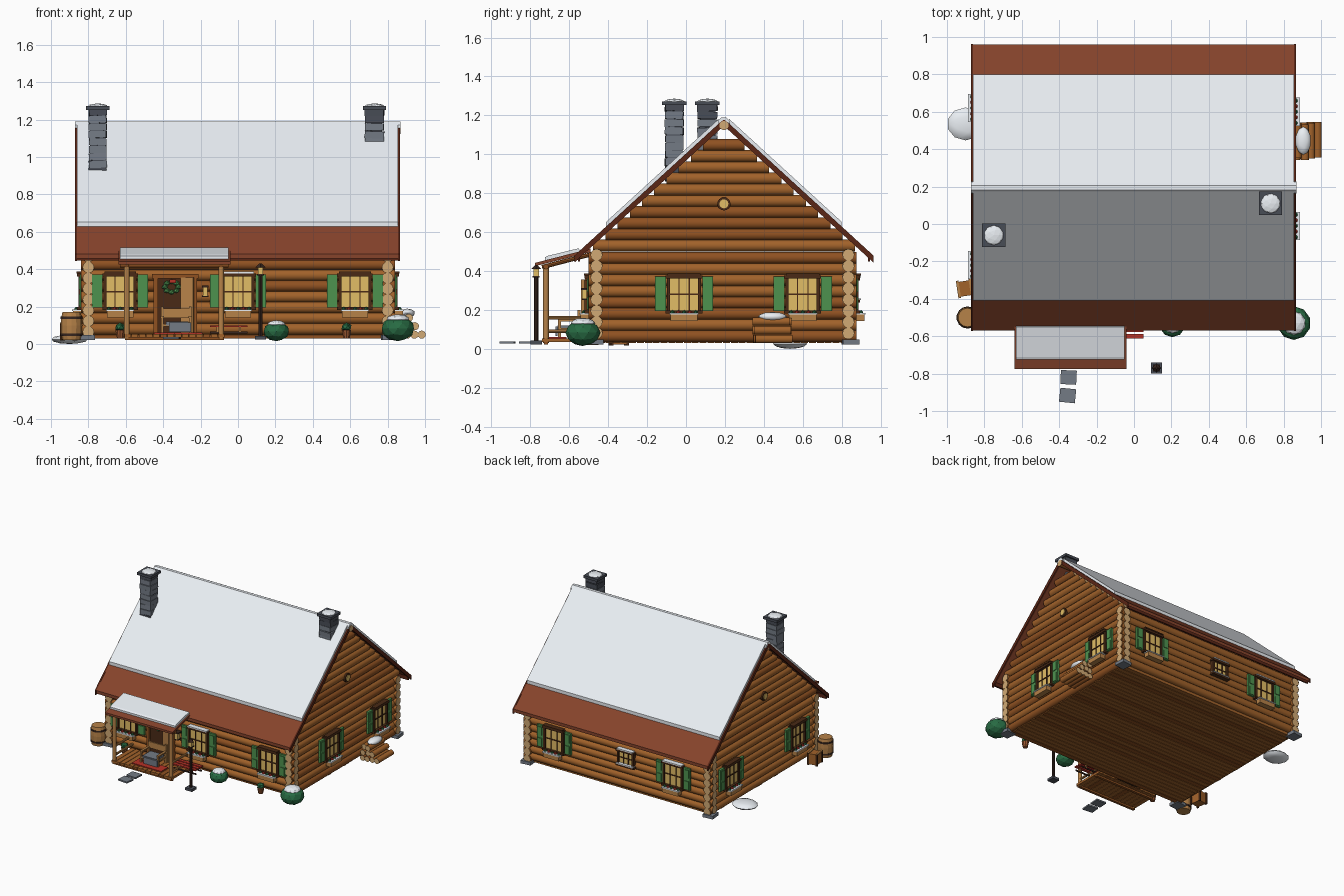
import bpy, bmesh, math, random
from mathutils import Matrix, Vector, Euler

if "Cube" in bpy.data.objects:
    bpy.data.objects.remove(bpy.data.objects["Cube"])
random.seed(4)

def mat(name, hexcol):
    m = bpy.data.materials.new(name)
    m.diffuse_color = [(int(hexcol[i:i+2], 16) / 255) ** 2.2 for i in (0, 2, 4)] + [1]
    m.use_nodes = True
    m.node_tree.nodes["Principled BSDF"].inputs["Base Color"].default_value = m.diffuse_color
    return m
MATS = {n: mat(n, h) for n, h in dict(
    log='A0622E', log2='8E5226', cut='D0A874', roof='85452F', trim='5A2A1C', snow='E9EEF3', stone='737A84',
    dark='4A4E57', wood='B5814A', brown='4B2E1C', glass='E2BC66', green='4F9150', bush='2C6B45',
    red='B5352B', pot='9C5A35', iron='3A2A24').items()}

class Part:
    """Collects primitives into one object; M places everything in a local frame."""
    def __init__(self, name):
        self.name, self.bm, self.M, self.mats = name, bmesh.new(), Matrix(), []
    def paint(self, faces, m):
        if m not in self.mats:
            self.mats.append(m)
        for f in faces:
            f.material_index = self.mats.index(m)
    def box(self, c, s, m, rot=(0, 0, 0)):
        X = self.M @ Matrix.Translation(c) @ Euler(rot).to_matrix().to_4x4() @ Matrix.Diagonal((*s, 1))
        vs = bmesh.ops.create_cube(self.bm, size=1, matrix=X)['verts']
        self.paint({f for v in vs for f in v.link_faces}, m)
    def cyl(self, a, b, r, m, n=12, r2=None, cap=None):
        a, b = Vector(a), Vector(b)
        X = self.M @ Matrix.Translation((a + b) / 2) @ (b - a).to_track_quat('Z', 'Y').to_matrix().to_4x4()
        vs = bmesh.ops.create_cone(self.bm, cap_ends=True, segments=n, radius1=r,
                                   radius2=r if r2 is None else r2, depth=(b - a).length, matrix=X)['verts']
        fs = {f for v in vs for f in v.link_faces}
        self.paint(fs, m)
        if cap:
            self.paint([f for f in fs if len(f.verts) > 4], cap)
    def ball(self, c, s, m, sub=2):
        X = self.M @ Matrix.Translation(c) @ Matrix.Diagonal((*s, 1))
        vs = bmesh.ops.create_icosphere(self.bm, subdivisions=sub, radius=1, matrix=X)['verts']
        self.paint({f for v in vs for f in v.link_faces}, m)
    def prism(self, yz, x0, x1, m):
        L, R = [[self.bm.verts.new(self.M @ Vector((x, y, z))) for y, z in yz] for x in (x0, x1)]
        n = len(yz)
        fs = [self.bm.faces.new(L), self.bm.faces.new(R[::-1])]
        fs += [self.bm.faces.new((L[i], R[i], R[(i + 1) % n], L[(i + 1) % n])) for i in range(n)]
        self.paint(fs, m)
    def done(self, smooth=False):
        bmesh.ops.recalc_face_normals(self.bm, faces=self.bm.faces)
        me = bpy.data.meshes.new(self.name)
        self.bm.to_mesh(me)
        for m in self.mats:
            me.materials.append(MATS[m])
        o = bpy.data.objects.new(self.name, me)
        bpy.context.collection.objects.link(o)
        if smooth:
            bpy.ops.object.select_all(action='DESELECT')
            o.select_set(True)
            bpy.context.view_layer.objects.active = o
            bpy.ops.object.shade_smooth_by_angle(angle=math.radians(42))

YF, YB, XW, YC, P, SL = -0.46, 0.835, 0.80, 0.195, 0.0575, 0.914

# log walls with crossing ends, stepped gables
p = Part('log_walls')
tone = lambda: random.choice(('log', 'log', 'log2'))
for i in range(8):
    for y in (YF, YB):
        p.cyl((-0.84, y, .08 + P*i), (0.84, y, .08 + P*i), .031, tone(), cap='cut')
    for x in (-XW, XW):
        p.cyl((x, YF - .042, .065 + P*i), (x, YB + .042, .065 + P*i), .031, tone(), cap='cut')
for i in range(8, 18):
    z = .07 + P*i
    h = (1.165 - z - .02) / SL
    for x in (-XW, XW):
        p.cyl((x, YC - h, z), (x, YC + h, z), .031, tone(), cap='cut')
p.cyl((-.87, YC, 1.148), (.87, YC, 1.148), .024, 'log', cap='cut')
p.done(True)

# floor planks and corner stones
p = Part('floor_planks')
for i in range(32):
    p.box((0, -.435 + i*.0402, .04), (1.6 + random.uniform(-.02, .02), .036, .022), tone())
p.done()
p = Part('corner_stones')
for x in (-.81, .81):
    for y in (-.47, .845):
        p.box((x, y, .035), (.085, .085, .025), 'stone', (0, 0, .1))
p.done()

# main roof, gable boards, eaves rails and snow
def roof_strip(part, d0, d1, lo, hi, x0, x1, m):
    for s in (-1, 1):
        part.prism([(YC + s*d, 1.18 - d*SL + o) for d, o in ((d0, lo), (d1, lo), (d1, hi), (d0, hi))], x0, x1, m)
p = Part('roof')
roof_strip(p, 0, .765, -.025, 0, -.862, .857, 'roof')
for x in (-.866, .861):
    roof_strip(p, 0, .768, -.034, .002, x - .006, x + .006, 'trim')
for s in (-1, 1):
    p.box((-.003, YC + s*.745, .465), (1.72, .01, .035), 'trim')
p.done()
p = Part('roof_snow')
roof_strip(p, .025, .605, 0, .026, -.86, .855, 'snow')
p.prism([(YC - .032, 1.155), (YC - .03, 1.172), (YC - .012, 1.19), (YC + .012, 1.19), (YC + .03, 1.172),
         (YC + .032, 1.155), (YC, 1.178)], -.872, .868, 'snow')
p.done()

# stone chimneys
for side, x, y, z0 in (('left', -.75, -.06, .86), ('right', .73, .11, 1.02)):
    p = Part(side + '_chimney')
    n = round((1.255 - z0) / .04)
    for i in range(n):
        w = .098 + random.uniform(-.006, .006)
        p.box((x, y, z0 + .02 + i*.04), (w, w, .037), random.choice(('stone', 'dark', 'stone')),
              (random.uniform(-.05, .05), random.uniform(-.05, .05), random.uniform(-.05, .05)))
    p.box((x, y, (z0 + 1.255) / 2), (.082, .082, 1.255 - z0), 'dark')
    p.box((x, y, 1.262), (.125, .125, .02), 'dark')
    p.ball((x, y, 1.27), (.054, .054, .016), 'snow')
    p.done()

# windows: frame, panes, shutters, flower box with snow (local -y points outwards)
def window(name, x, y, turn, small=False):
    p = Part(name)
    p.M = Matrix.Translation((x, y, 0)) @ Matrix.Rotation(turn, 4, 'Z')
    w, z0, z1 = (.13, .245, .36) if small else (.16, .19, .37)
    zc, h = (z0 + z1) / 2, z1 - z0
    p.box((0, .005, zc), (w, .03, h), 'glass')
    for sx in (-1, 1):
        p.box((sx*w/2, -.005, zc), (.016, .035, h), 'brown')
        p.box((sx*w/6, -.008, zc), (.006, .016, h), 'brown')
    for z in (z0, z1):
        p.box((0, -.008, z), (w + .03, .045, .016), 'brown')
    p.box((0, -.008, zc), (w, .016, .007), 'brown')
    if not small:
        for sx in (-1, 1):
            p.box((sx*.122, -.006, zc + .003), (.056, .018, .175), 'green')
            for k in (-.045, .045):
                p.box((sx*.122, -.016, zc + k), (.038, .008, .065), 'green')
        p.box((0, -.03, .16), (.14, .045, .035), 'wood')
        p.box((0, -.032, .181), (.15, .05, .008), 'snow')
        for k in range(5):
            p.ball((-.06 + k*.03, -.035, .185), (.012, .012, .014), 'red' if k % 2 else 'bush', 1)
    else:
        p.box((0, -.02, z0 + .01), (w + .02, .03, .008), 'snow')
    p.box((0, -.014, z1 + .012), (w + .01, .04, .009), 'snow' if random.random() < .5 else 'brown')
    p.done()
for i, x in enumerate((-.63, 0, .625)):
    window(f'front_window_{i}', x, YF - .03, 0)
for i, (x, s) in enumerate(((.56, 0), (-.08, 1), (-.5, 0))):
    window(f'back_window_{i}', x, YB + .03, math.pi, s)
for i, (y, s) in enumerate(((-.01, 1), (.6, 1), (-.22, -1), (.62, -1))):
    window(f'side_window_{i}', s*(XW + .03), y, s*math.pi/2)
p = Part('round_gable_windows')
for s in (-1, 1):
    p.cyl((s*.79, YC, .745), (s*.84, YC, .745), .034, 'brown', 16)
    p.cyl((s*.80, YC, .745), (s*.845, YC, .745), .023, 'glass', 16)
p.done(True)

# front door, wreath and wall lantern
p = Part('front_door')
p.box((-.335, -.485, .195), (.2, .03, .31), 'brown')
for x in (-.44, -.23):
    p.box((x, -.495, .2), (.022, .05, .33), 'log2')
p.box((-.335, -.495, .362), (.25, .05, .022), 'log2')
p.box((-.272, -.52, .205), (.07, .02, .3), 'wood', (0, 0, -.3))
for k in range(8):
    a = k*math.pi/4
    p.ball((-.355 + .036*math.cos(a), -.505, .305 + .028*math.sin(a)), (.018, .014, .014), 'green', 1)
p.box((-.35, -.52, .335), (.035, .015, .02), 'red')
p.done()
p = Part('wall_lantern')
p.box((-.175, -.52, .28), (.026, .03, .045), 'glass')
p.box((-.175, -.515, .308), (.036, .045, .01), 'iron')
p.box((-.175, -.515, .255), (.034, .04, .008), 'iron')
p.done()

# porch: deck, posts, rails, roof and snow
p = Part('porch_deck')
for i in range(14):
    p.box((-.59 + i*.0385, -.61, .045), (.035, .26, .018), tone())
for y in (-.72, -.52):
    p.box((-.34, y, .03), (.53, .02, .016), 'log2')
p.done()
p = Part('porch_frame')
for x in (-.595, -.09):
    p.cyl((x, -.72, .03), (x, -.72, .43), .015, 'wood', 10)
    for z in (.16, .09):
        p.cyl((x, -.72, z), (x, -.49, z), .009, 'wood', 8)
    p.cyl((x, -.74, .42), (x, -.49, .485), .011, 'log2', 8)
p.cyl((-.63, -.72, .422), (-.05, -.72, .422), .014, 'log2', 10)
p.done(True)
p = Part('porch_roof')
p.prism([(-.775, .425), (-.775, .442), (-.49, .515), (-.49, .497)], -.64, -.04, 'roof')
p.prism([(-.725, .452), (-.725, .47), (-.71, .478), (-.55, .517), (-.545, .495)], -.63, -.05, 'snow')
p.done()

# chair with blanket, doormat and sled
p = Part('porch_chair')
for x in (-.405, -.255):
    for y, t in ((-.65, .15), (-.55, .2)):
        p.box((x, y, (.055 + t) / 2), (.014, .014, t - .055), 'wood')
    p.box((x, -.6, .145), (.018, .11, .01), 'wood')
p.box((-.33, -.6, .1), (.15, .11, .012), 'wood')
p.box((-.33, -.552, .165), (.15, .012, .05), 'wood')
p.box((-.325, -.61, .11), (.12, .1, .02), 'stone')
p.box((-.31, -.665, .09), (.12, .01, .05), 'stone')
p.done()
p = Part('doormat')
p.box((-.32, -.66, .057), (.26, .09, .008), 'red')
p.done()
p = Part('sled')
for k in range(3):
    p.box((-.05, -.6 + k*.035, .095), (.2, .025, .01), 'red')
for y in (-.6, -.53):
    p.box((-.05, y, .062), (.2, .008, .01), 'iron')
    for x in (-.11, .01):
        p.box((x, y, .078), (.01, .01, .03), 'wood')
p.done()

# lamp post and stepping stones
p = Part('lamp_post')
p.box((.12, -.77, .033), (.06, .06, .02), 'dark')
p.cyl((.12, -.77, .04), (.12, -.77, .37), .011, 'iron', 8)
p.box((.12, -.77, .39), (.028, .028, .04), 'glass')
p.cyl((.12, -.77, .41), (.12, -.77, .43), .026, 'iron', 4, .006)
p.box((.12, -.77, .37), (.036, .036, .007), 'iron')
p.done()
p = Part('stepping_stones')
p.box((-.35, -.82, .032), (.085, .075, .012), 'stone', (0, 0, -.05))
p.box((-.355, -.917, .032), (.085, .075, .012), 'stone', (0, 0, -.1))
p.done()

# shrubs with snow caps, potted plants
for i, (x, y, r) in enumerate(((.205, -.535, .07), (.855, -.53, .09))):
    p = Part(f'shrub_{i}')
    p.ball((x, y, .015 + r*.75), (r, r, r*.75), 'bush')
    p.ball((x, y, .015 + r*1.28), (r*.7, r*.7, r*.32), 'snow')
    p.done()
p = Part('potted_plants')
for x in (-.63, .58):
    p.cyl((x, -.54, .03), (x, -.54, .075), .018, 'pot', 10, .027)
    p.ball((x, -.54, .09), (.03, .03, .025), 'bush', 1)
p.done()

# barrel, crate, snow mound
p = Part('barrel')
prof = ((.02, .05), (.06, .057), (.1, .059), (.135, .057), (.17, .05))
for (a, r), (b, r2) in zip(prof, prof[1:]):
    p.cyl((-.89, -.5, a), (-.89, -.5, b), r, 'wood', 14, r2)
for z in (.05, .14):
    p.cyl((-.89, -.5, z - .006), (-.89, -.5, z + .006), .0595, 'iron', 14)
p.done()
p = Part('crate')
p.M = Matrix.Translation((-.905, -.345, .02)) @ Matrix.Rotation(.15, 4, 'Z')
p.box((0, 0, .045), (.07, .08, .085), 'log')
for x in (-.034, .034):
    for y in (-.04, .04):
        p.box((x, y, .045), (.014, .014, .094), 'brown')
    p.box((x, 0, .09), (.014, .09, .01), 'wood')
p.done()
p = Part('snow_mound')
p.ball((-.9, .535, .025), (.1, .088, .025), 'snow')
p.done(True)

# firewood stack with snow
p = Part('firewood')
for n, x0, z in ((4, .865, .05), (3, .868, .095), (2, .875, .14)):
    for k in range(n):
        d = random.uniform(-.008, .008)
        p.cyl((x0 + k*.039, .35 + d, z), (x0 + k*.039, .54 + d, z), .022, tone(), 9, cap='cut')
p.ball((.905, .445, .165), (.042, .075, .024), 'snow')
p.done(True)
